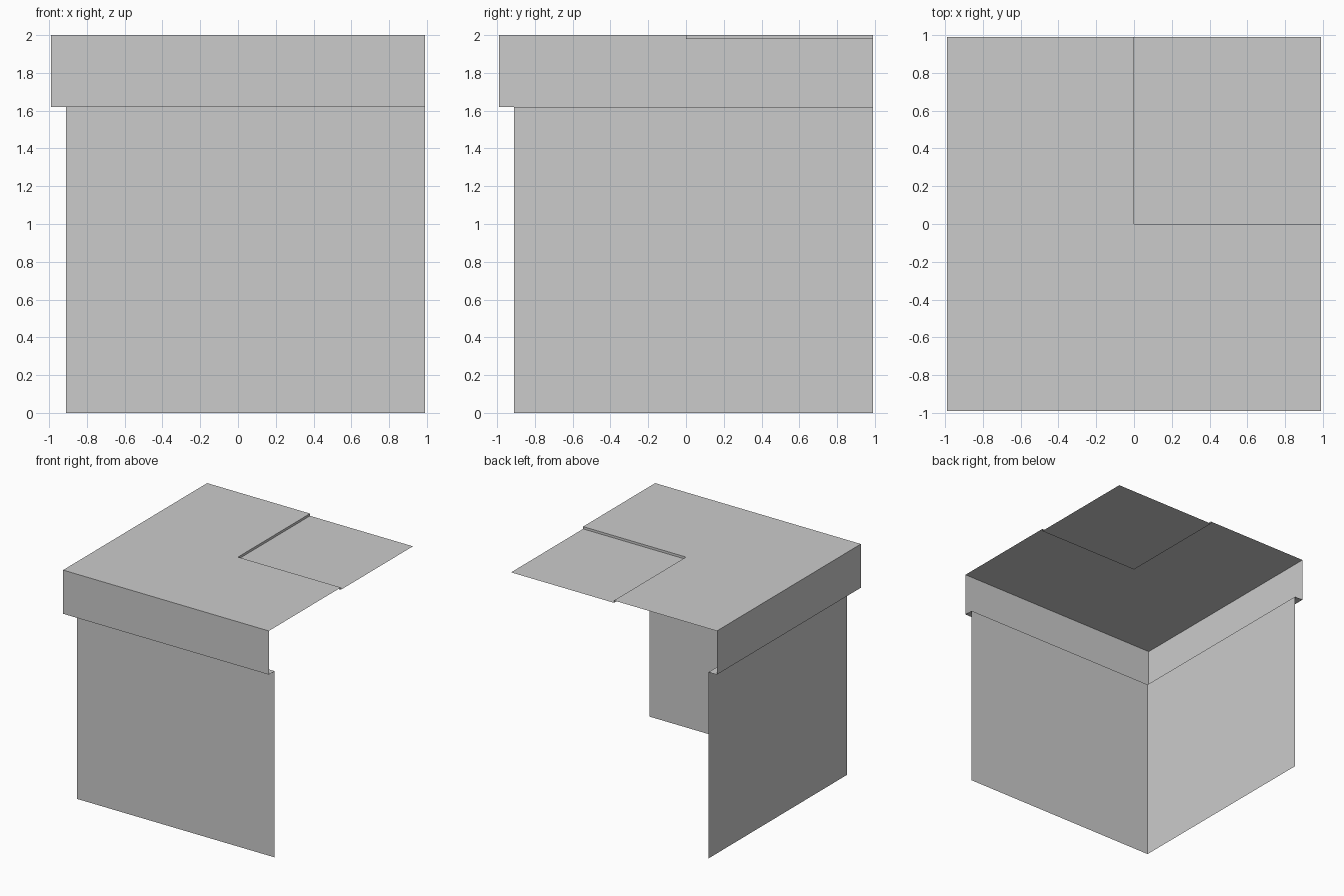
import bpy

cube = bpy.data.objects.get("Cube")
if cube:
    bpy.data.objects.remove(cube, do_unlink=True)

EDGE = 0.99      # outer limit of the block
WALL = -0.91     # wall plane, set back under the eave
EAVE = 1.62      # underside of the overhang
TOP = 2.0
LOW = 1.98       # sunken corner panel

grey = bpy.data.materials.new("plain_grey")
grey.use_nodes = True
colour = (0.6, 0.6, 0.6, 1)
grey.diffuse_color = colour
grey.node_tree.nodes["Principled BSDF"].inputs["Base Color"].default_value = colour


def add_sheet(name, verts, faces):
    mesh = bpy.data.meshes.new(name)
    mesh.from_pydata(verts, [], faces)
    mesh.materials.append(grey)
    obj = bpy.data.objects.new(name, mesh)
    bpy.context.collection.objects.link(obj)
    return obj


def corner_path(c, z):
    """L-shaped path from the back edge, round the corner, to the side edge."""
    return [(c, EDGE, z), (c, c, z), (EDGE, c, z)]


def corner_band(name, start, end):
    """Mitred band between two L-shaped paths, each given as (offset, height)."""
    return add_sheet(name, corner_path(*start) + corner_path(*end),
                     [(0, 1, 4, 3), (1, 2, 5, 4)])


# Walls, overhang and roof, from the ground up
corner_band("outer_walls", (WALL, 0), (WALL, EAVE))
corner_band("soffit", (WALL, EAVE), (-EDGE, EAVE))
corner_band("fascia", (-EDGE, EAVE), (-EDGE, TOP))
corner_band("roof_border", (-EDGE, TOP), (0, TOP))
corner_band("roof_step", (0, TOP), (0, LOW))

# Sunken quarter of the roof
add_sheet("roof_panel",
          [(0, 0, LOW), (EDGE, 0, LOW), (EDGE, EDGE, LOW), (0, EDGE, LOW)],
          [(0, 1, 2, 3)])
